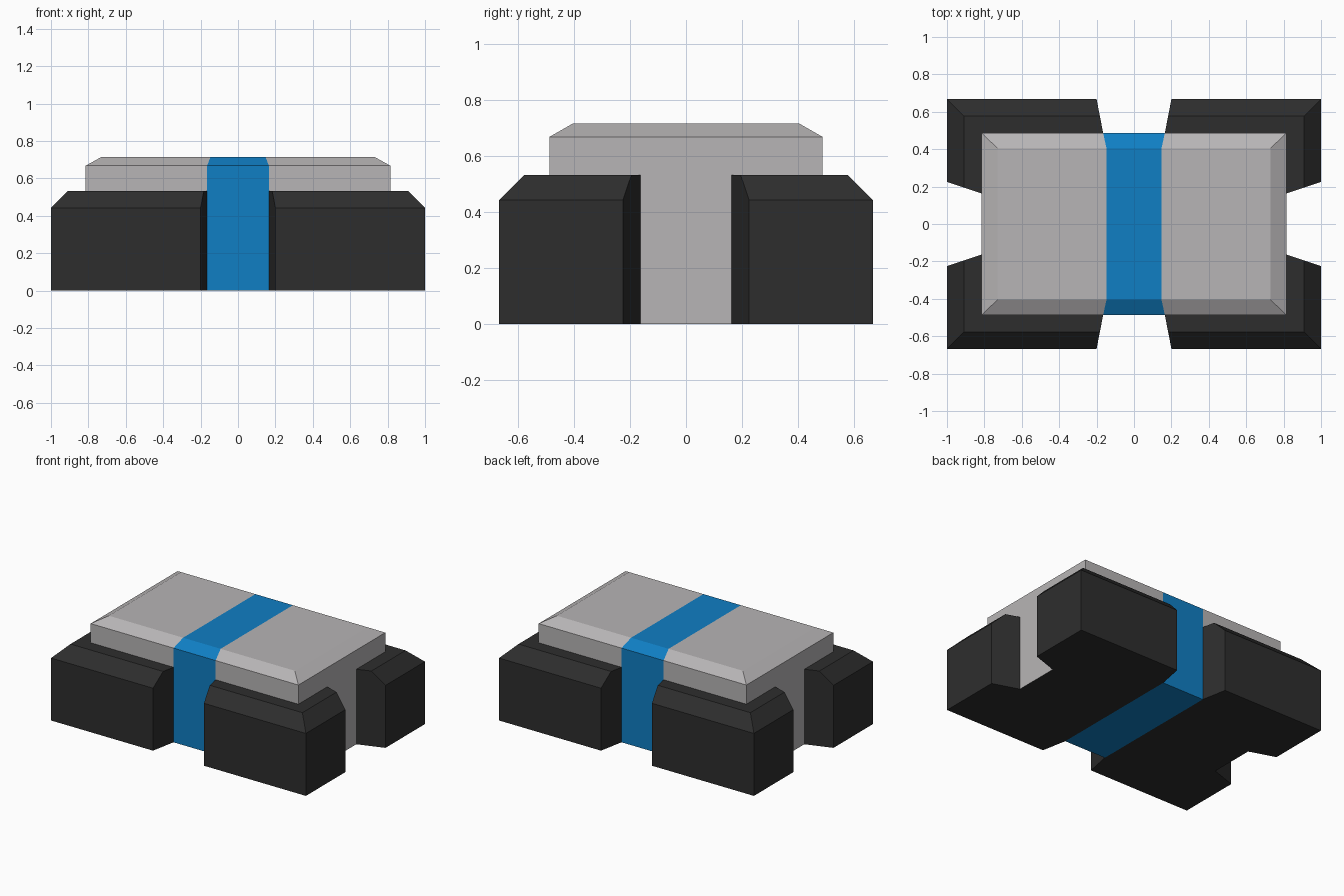
import bpy, bmesh

if "Cube" in bpy.data.objects:
    bpy.data.objects.remove(bpy.data.objects["Cube"])


def material(name, rgb):
    m = bpy.data.materials.new(name)
    m.diffuse_color = (*rgb, 1)
    m.use_nodes = True
    m.node_tree.nodes["Principled BSDF"].inputs["Base Color"].default_value = m.diffuse_color
    return m


GREY = material("light grey", (0.475, 0.46, 0.465))
BLUE = material("blue", (0.005, 0.21, 0.55))
DARK = material("charcoal", (0.027, 0.027, 0.027))


def finish(bm, name, mats):
    me = bpy.data.meshes.new(name)
    bm.to_mesh(me)
    bm.free()
    for m in mats:
        me.materials.append(m)
    ob = bpy.data.objects.new(name, me)
    bpy.context.collection.objects.link(ob)
    return ob


# Body: bevelled slab lofted along x, the middle section is the blue stripe
bm = bmesh.new()
profile = [(-.487, 0), (-.487, .668), (-.405, .715), (.405, .715), (.487, .668), (.487, 0)]
stations = [(-.815, -.73), (-.165, -.147), (.165, .147), (.815, .73)]
cols = [[bm.verts.new((top if z > .7 else low, y, z)) for y, z in profile]
        for low, top in stations]
for i in range(3):
    a, b = cols[i], cols[i + 1]
    for k in range(6):
        n = (k + 1) % 6
        f = bm.faces.new((a[k], b[k], b[n], a[n]))
        # stripe is blue; the rest of the underside is charcoal
        f.material_index = 1 if i == 1 else (2 if k == 5 else 0)
for c in (cols[0], cols[-1]):
    bm.faces.new((c[0], c[1], c[4], c[5]))
    bm.faces.new((c[1], c[2], c[3], c[4]))
bmesh.ops.recalc_face_normals(bm, faces=bm.faces)
finish(bm, "body", [GREY, BLUE, DARK])

# Corner bumpers: L-shaped, bevelled on the outside, open against the body
bm = bmesh.new()
base = [(.165, .487), (.2, .667), (1, .667), (1, .225), (.815, .163), (.815, .487)]
upper = [(.165, .487), (.183, .578), (.91, .578), (.91, .195), (.815, .163), (.815, .487)]


def ring(pts, z):
    return [bm.verts.new((x, y, z)) for x, y in pts]


r0, r1, r2 = ring(base, 0), ring(base, .443), ring(upper, .532)
for a, b in ((r0, r1), (r1, r2)):
    for k in range(4):
        bm.faces.new((a[k], b[k], b[k + 1], a[k + 1]))
bm.faces.new(r0)
bm.faces.new(r2[::-1])
bmesh.ops.recalc_face_normals(bm, faces=bm.faces)
bumper = finish(bm, "corner_bumpers", [DARK])
mod = bumper.modifiers.new("mirror", "MIRROR")
mod.use_axis = (True, True, False)
mod.use_mirror_merge = False
